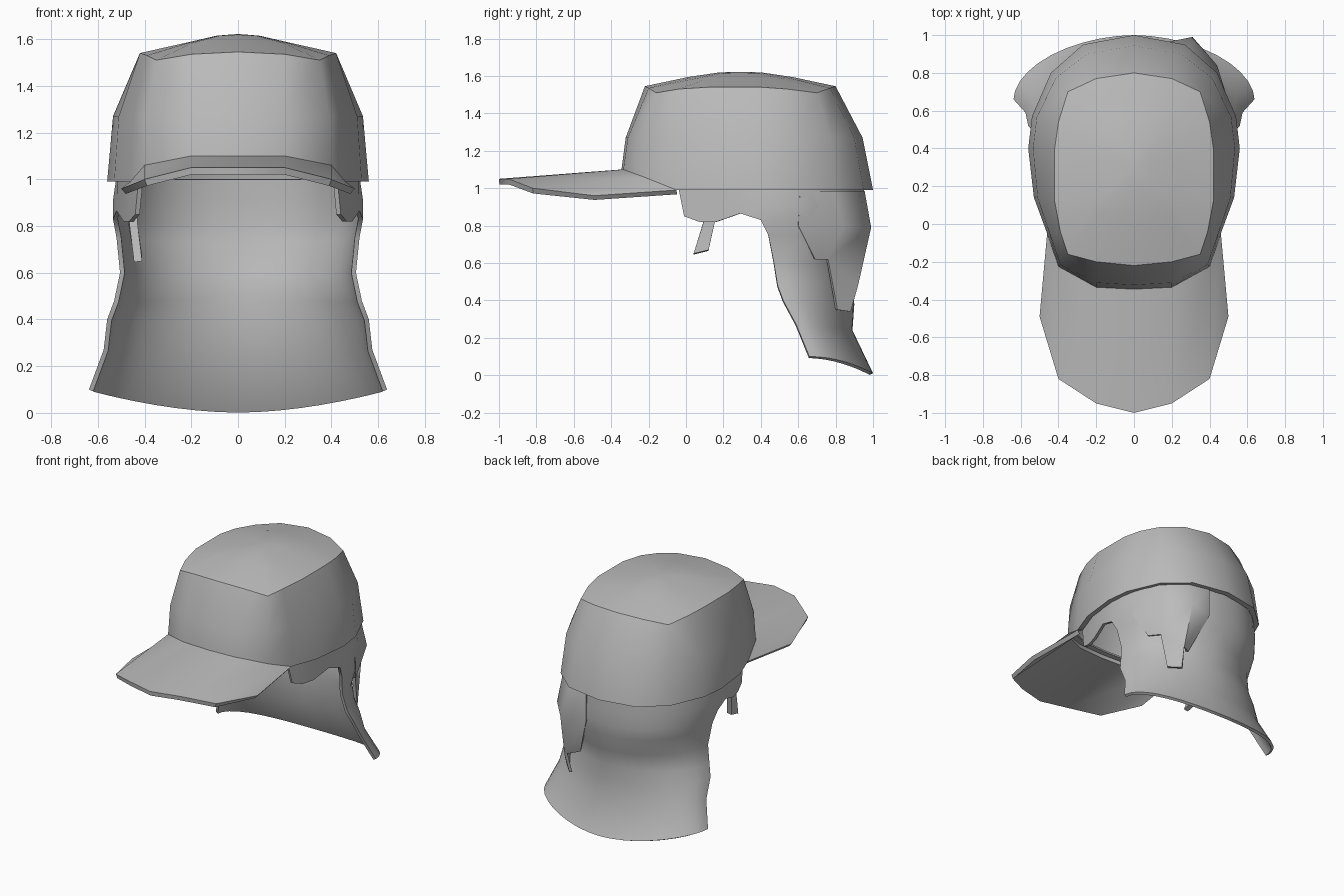
import bpy, bmesh, math
from mathutils import Vector

cube = bpy.data.objects.get("Cube")
if cube:
    bpy.data.objects.remove(cube, do_unlink=True)

GREY = (0.5, 0.5, 0.5, 1)
cloth = bpy.data.materials.new("grey_cloth")
cloth.use_nodes = True
cloth.diffuse_color = GREY
cloth.node_tree.nodes["Principled BSDF"].inputs["Base Color"].default_value = GREY


def loft(name, rows, thickness, mirror=True, angle=50):
    """Skin a grid of points, top row first; None leaves a gap."""
    bm = bmesh.new()
    grid = [[bm.verts.new(p) if p is not None else None for p in row] for row in rows]
    for upper, lower in zip(grid, grid[1:]):
        for c in range(len(upper) - 1):
            quad = (lower[c], lower[c + 1], upper[c + 1], upper[c])
            if all(quad):
                bm.faces.new(quad)
    bmesh.ops.remove_doubles(bm, verts=bm.verts, dist=0.0005)
    mesh = bpy.data.meshes.new(name)
    bm.to_mesh(mesh)
    bm.free()
    mesh.materials.append(cloth)
    ob = bpy.data.objects.new(name, mesh)
    bpy.context.collection.objects.link(ob)
    if mirror:
        ob.modifiers.new("mirror", "MIRROR").use_clip = True
    solid = ob.modifiers.new("thickness", "SOLIDIFY")
    solid.thickness = thickness
    solid.offset = -1
    bpy.ops.object.select_all(action="DESELECT")
    ob.select_set(True)
    bpy.context.view_layer.objects.active = ob
    # Bake the thickness first so the cut edges stay crisp
    bpy.ops.object.convert(target="MESH")
    bpy.ops.object.shade_smooth_by_angle(angle=math.radians(angle))


def blend(a, b, t):
    return [p.lerp(q, t) for p, q in zip(a, b)]


def points(*coords):
    return [Vector(c) if c else None for c in coords]


# Half outlines of the crown, front centre to back centre
base = points((0, -.345, 1.1), (.2, -.335, 1.1), (.4, -.225, 1.06), (.46, -.05, .99),
              (.53, .14, .99), (.56, .4, .99), (.54, .57, .99), (.44, .8, .99),
              (.27, .95, .99), (0, 1, .99))
rim = points((0, -.22, 1.545), (.2, -.2, 1.535), (.35, -.16, 1.51), (.39, -.04, 1.53),
             (.42, .12, 1.54), (.42, .4, 1.54), (.4, .54, 1.53), (.35, .7, 1.51),
             (.2, .77, 1.535), (0, .8, 1.545))
middle = [p.lerp(q, .28 if p.y > .7 else .18) for p, q in zip(base, rim)]
for p in middle:
    p.z = 1.27
# Hem turned in under the crown
hem = [Vector((p.x * .94, .33 + (p.y - .33) * .94, p.z)) for p in base]
loft("crown", [rim, middle, base, hem], .012)

# Domed top panel
centre = [Vector((0, .29, 1.622))] * len(rim)
dome = [centre]
for scale, height in ((.22, 1.619), (.55, 1.594)):
    ring = blend(centre, rim, scale)
    for p in ring:
        p.z = height - .05 * p.x
    dome.append(ring)
loft("crown_top", dome + [rim], .01)

# Brim
visor = points((0, -1, 1.05), (.2, -.95, 1.05), (.4, -.82, 1.0), (.5, -.49, .96))
loft("brim", [base[:4], visor], .03, angle=30)

# Neck flap: front edge x, front edge y, back y, front z, back z
arcs = [(.522, .40, .95, 1.0, 1.0), (.535, .40, .955, .91, .90),
        (.535, .40, .955, .83, .80), (.52, .44, .945, .75, .72),
        (.505, .47, .915, .60, .60), (.53, .49, .885, .48, .48),
        (.56, .52, .90, .40, .38), (.575, .59, .89, .27, .24),
        (.638, .66, 1.0, .10, .01)]
ear_top = points((.425, -.04, 1.0), (.465, .07, 1.0), (.495, .16, 1.0), (.517, .29, 1.0))
ear_low = points((.44, -.01, .85), (.465, .07, .82), (.49, .16, .82), (.52, .29, .865))
ears = [ear_top, blend(ear_top, ear_low, .5), ear_low]
STEPS = 10
flap = []
for i, (x, front, back, z_front, z_back) in enumerate(arcs):
    row = list(ears[i]) if i < len(ears) else [None] * len(ear_top)
    power = .88 if i < 4 else 1.08
    for k in range(STEPS + 1):
        a = math.pi / 2 * k / STEPS
        s = math.sin(a) ** power
        c = math.cos(a) ** power if k < STEPS else 0
        row.append(Vector((x * c, front + (back - front) * s,
                           z_front + (z_back - z_front) * s ** 2)))
    flap.append(row)
loft("neck_flap", flap, .02)

# Tapered strap on the back left, its upper part blending into the flap
loft("back_strap", [points((.5, .61, .985), (.43, .79, .985), (.28, .92, .985), (.13, .955, .985)),
                    points((.515, .6, .8), (.44, .84, .8), (.31, .99, .79), (.13, .955, .78)),
                    points((.455, .69, .62), (.40, .76, .62), (.325, .92, .48), (.24, .86, .5)),
                    points(None, (.385, .81, .35), (.315, .88, .34), None)], .02, mirror=False)

# Strap end hanging from the right ear flap
loft("ear_strap", [points((-.475, .18, .9), (-.465, .1, .9)),
                   points((-.47, .15, .81), (-.465, .09, .81)),
                   points((-.445, .12, .665), (-.445, .04, .645))], .035, mirror=False)
